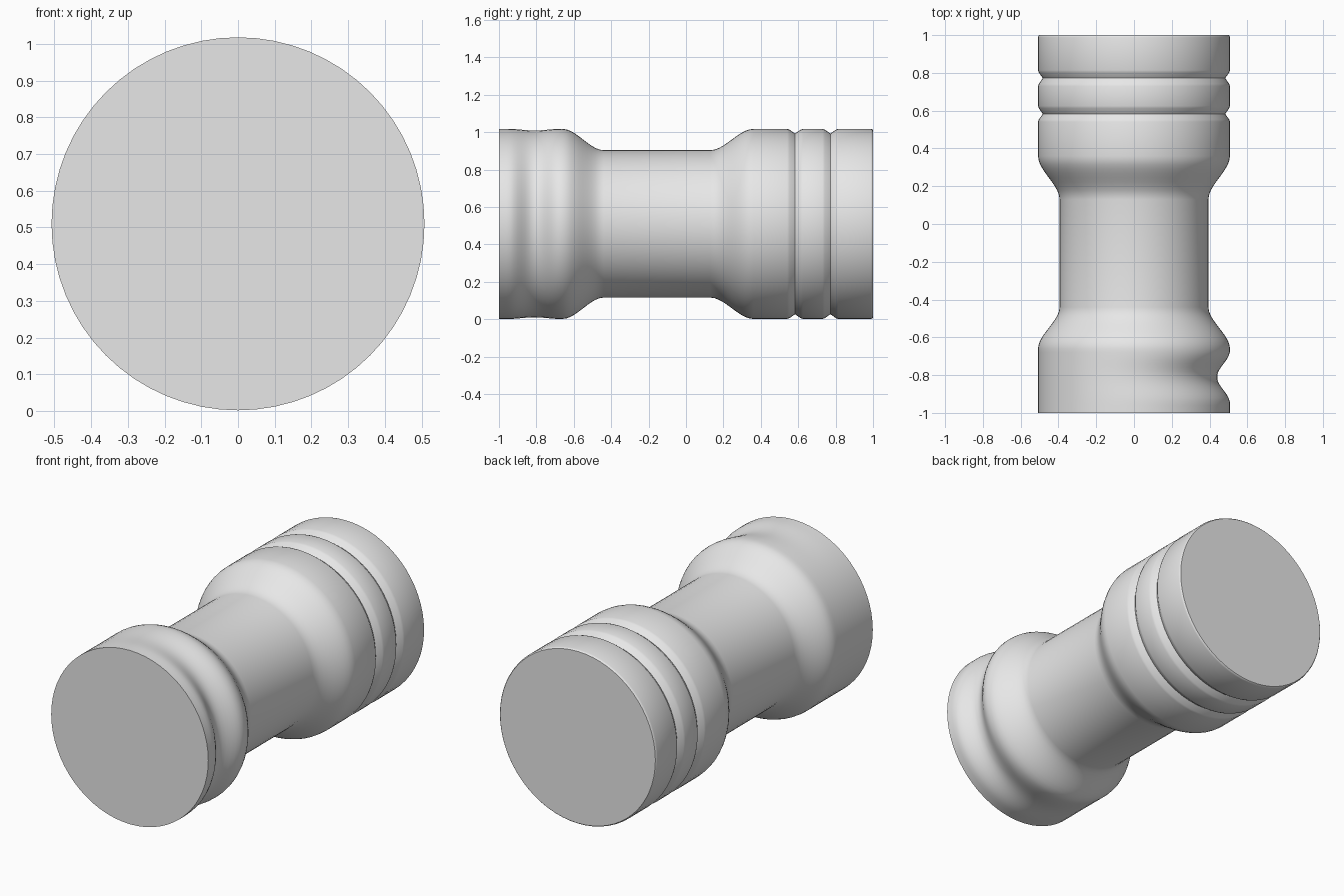
import bpy, bmesh, math

if "Cube" in bpy.data.objects:
    bpy.data.objects.remove(bpy.data.objects["Cube"])

SEGS = 64
R, WAIST, ZC = 0.508, 0.394, 0.51


def smooth(t):
    t = max(0.0, min(1.0, t))
    return t * t * (3 - 2 * t)


# Lathe profile: (y, radius) from the front end to the back end
profile = [(-1 + 0.34 * i / 17, R) for i in range(18)]            # front collar
profile += [(-0.66 + 0.22 * i / 10, R + (WAIST - R) * smooth(i / 10)) for i in range(1, 11)]
profile += [(0.13 + 0.23 * i / 10, WAIST + (R - WAIST) * smooth(i / 10)) for i in range(11)]
for g in (0.583, 0.772):                                           # two V grooves
    profile += [(g - 0.042, R), (g - 0.03, R - 0.004), (g, R - 0.025),
                (g + 0.03, R - 0.004), (g + 0.042, R)]
profile += [(0.988, R), (0.996, R - 0.002), (1.0, R - 0.006)]      # softened back rim


def dent(y, a):
    """Thumb-like dent in the front collar, deepest on the +x side."""
    d = abs(y + 0.81) / 0.14
    if d >= 1:
        return 0.0
    return 0.068 * (0.5 + 0.5 * math.cos(math.pi * d)) * ((1 + math.cos(a)) / 2) ** 3


# Skin the rings and cap both ends
bm = bmesh.new()
rings = []
for y, r in profile:
    ring = []
    for k in range(SEGS):
        a = 2 * math.pi * k / SEGS
        q = r - dent(y, a)
        ring.append(bm.verts.new((q * math.cos(a), y, ZC + q * math.sin(a))))
    rings.append(ring)
for a, b in zip(rings, rings[1:]):
    for k in range(SEGS):
        n = (k + 1) % SEGS
        bm.faces.new((a[k], b[k], b[n], a[n]))
bm.faces.new(rings[0])
bm.faces.new(rings[-1][::-1])
bmesh.ops.recalc_face_normals(bm, faces=bm.faces)

mesh = bpy.data.meshes.new("grooved_handle")
bm.to_mesh(mesh)
bm.free()
handle = bpy.data.objects.new("grooved_handle", mesh)
bpy.context.collection.objects.link(handle)

grey = bpy.data.materials.new("light_grey")
grey.diffuse_color = (0.8, 0.8, 0.8, 1)
grey.use_nodes = True
grey.node_tree.nodes["Principled BSDF"].inputs["Base Color"].default_value = grey.diffuse_color
mesh.materials.append(grey)

bpy.context.view_layer.objects.active = handle
handle.select_set(True)
bpy.ops.object.shade_smooth_by_angle(angle=math.radians(35))
